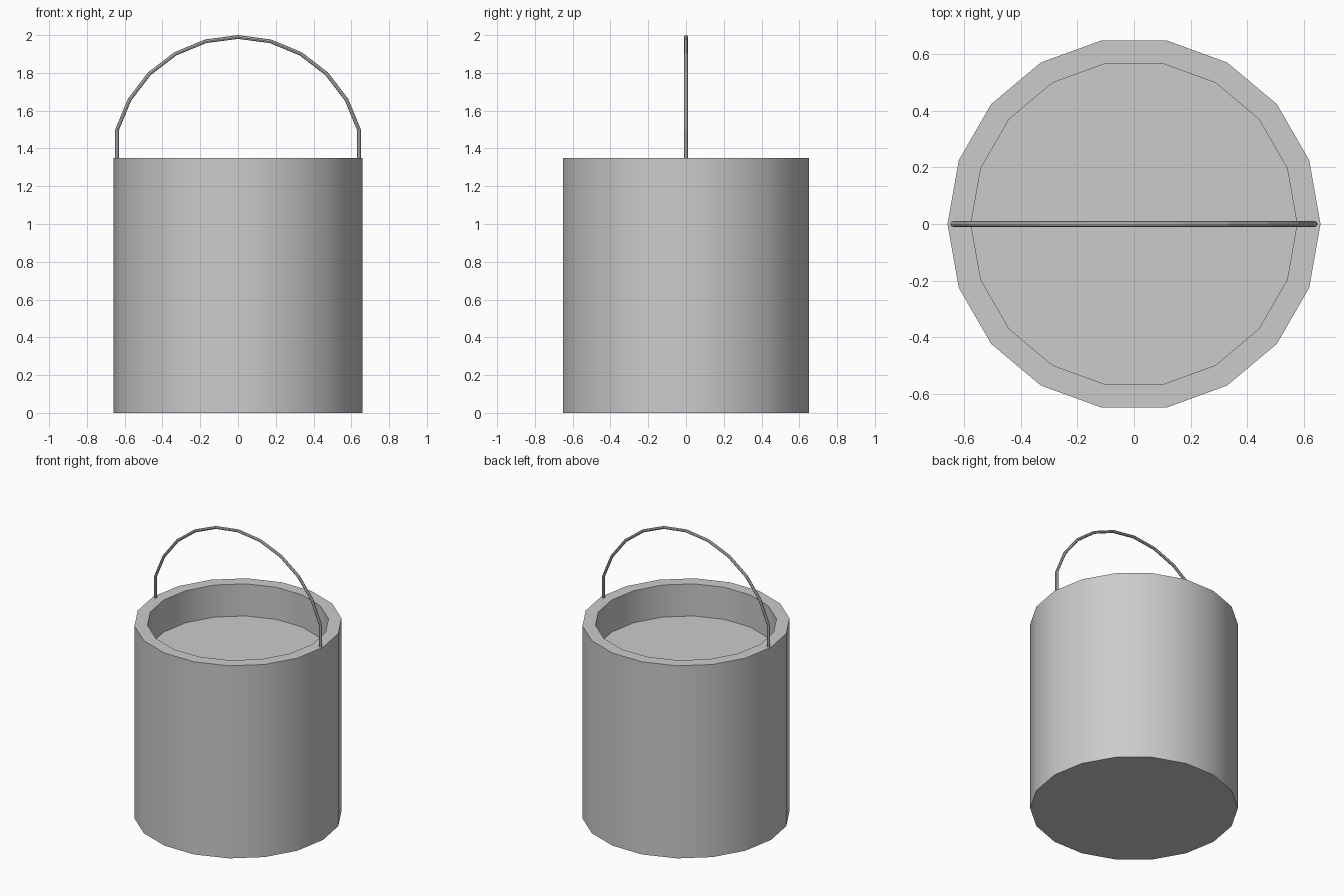
import bpy, bmesh, math

if "Cube" in bpy.data.objects:
    bpy.data.objects.remove(bpy.data.objects["Cube"])

SIDES, R_OUT, R_IN = 18, 0.66, 0.577
HEIGHT, FLOOR = 1.35, 1.125


def ring(bm, radius, z):
    return [bm.verts.new((radius * math.cos(2 * math.pi * i / SIDES),
                          radius * math.sin(2 * math.pi * i / SIDES), z))
            for i in range(SIDES)]


def smooth(obj):
    bpy.ops.object.select_all(action='DESELECT')
    obj.select_set(True)
    bpy.context.view_layer.objects.active = obj
    bpy.ops.object.shade_smooth_by_angle(angle=math.radians(40))


# Pail body: outer wall, flat rim, inner wall down to the filled level
bm = bmesh.new()
profile = [(R_OUT, 0), (R_OUT, HEIGHT), (R_IN, HEIGHT), (R_IN, FLOOR)]
rings = [ring(bm, r, z) for r, z in profile]
for a, b in zip(rings, rings[1:]):
    for i in range(SIDES):
        j = (i + 1) % SIDES
        bm.faces.new((a[i], a[j], b[j], b[i]))
bm.faces.new(rings[0][::-1])
bm.faces.new(rings[-1])
bmesh.ops.recalc_face_normals(bm, faces=bm.faces)
mesh = bpy.data.meshes.new("pail_body")
bm.to_mesh(mesh)
bm.free()
body = bpy.data.objects.new("pail_body", mesh)
bpy.context.collection.objects.link(body)
smooth(body)

# Wire handle: straight legs joined by an arc of ten segments
ARC_R, ARC_Z = 0.663, 1.327
arc = [(ARC_R * math.cos(math.radians(a)), ARC_Z + ARC_R * math.sin(math.radians(a)))
       for a in range(15, 166, 15)]
path = [(arc[0][0], HEIGHT - 0.01)] + arc + [(arc[-1][0], HEIGHT - 0.01)]
curve = bpy.data.curves.new("handle", 'CURVE')
curve.dimensions = '3D'
curve.bevel_depth = 0.01
curve.bevel_resolution = 2
curve.use_fill_caps = True
spline = curve.splines.new('POLY')
spline.points.add(len(path) - 1)
for p, (x, z) in zip(spline.points, path):
    p.co = (x, 0, z, 1)
handle = bpy.data.objects.new("handle", curve)
bpy.context.collection.objects.link(handle)
bpy.ops.object.select_all(action='DESELECT')
handle.select_set(True)
bpy.context.view_layer.objects.active = handle
bpy.ops.object.convert(target='MESH')
handle = bpy.context.view_layer.objects.active
for poly in handle.data.polygons:
    poly.use_smooth = False
